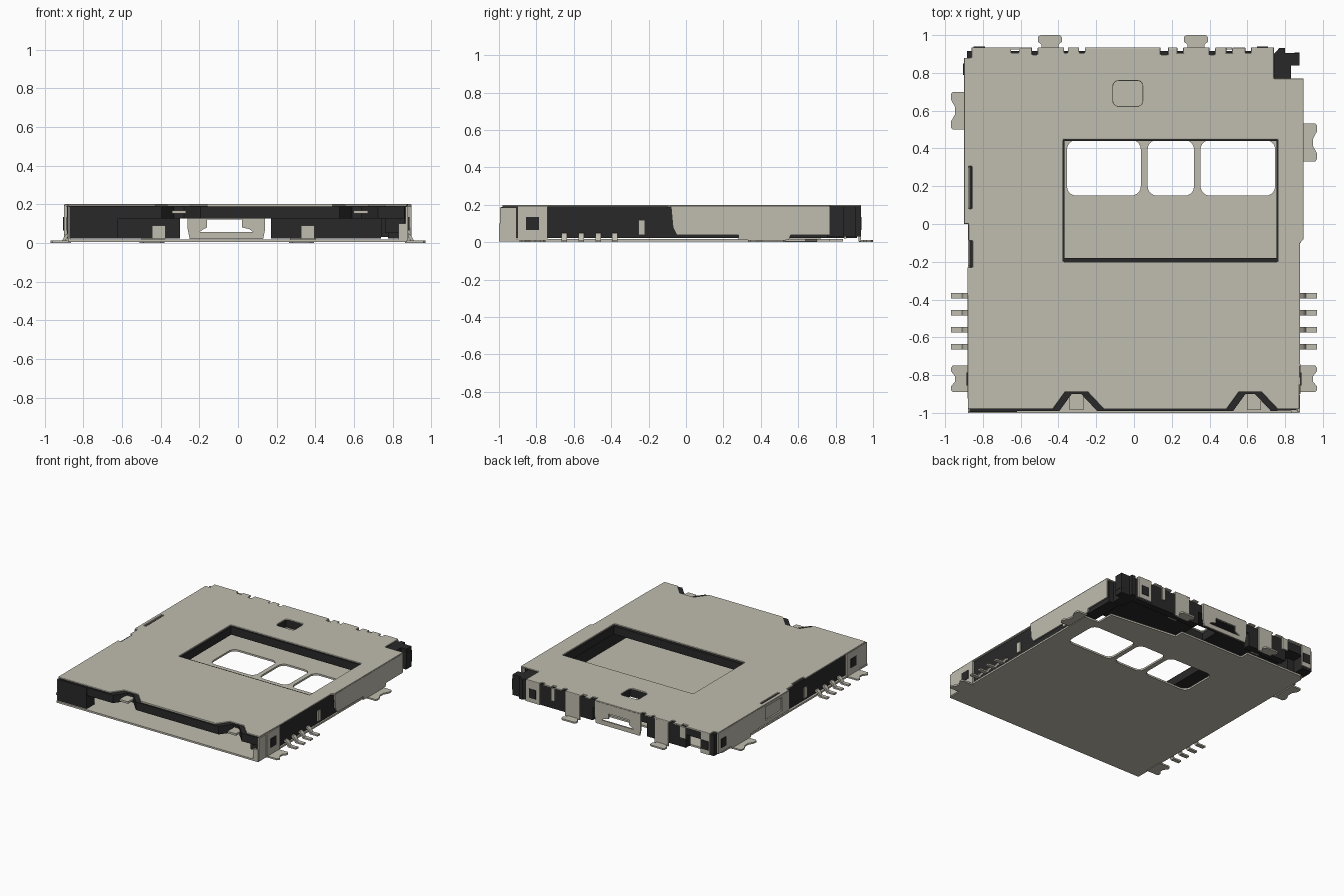
import bpy, bmesh, math
from mathutils import Matrix

cube = bpy.data.objects.get("Cube")
if cube:
    bpy.data.objects.remove(cube, do_unlink=True)


def material(name, col):
    m = bpy.data.materials.new(name)
    m.use_nodes = True
    m.diffuse_color = (*col, 1)
    bsdf = next(n for n in m.node_tree.nodes if n.type == 'BSDF_PRINCIPLED')
    bsdf.inputs["Base Color"].default_value = (*col, 1)
    return m


METAL = material("warm grey metal", (0.53, 0.51, 0.43))
BLACK = material("black plastic", (0.022, 0.022, 0.022))

# Local (u, v, depth) to world for plates lying across each axis
AXES = {'z': Matrix.Identity(4),
        'x': Matrix(((0, 0, 1, 0), (1, 0, 0, 0), (0, 1, 0, 0), (0, 0, 0, 1))),
        'y': Matrix(((1, 0, 0, 0), (0, 0, 1, 0), (0, 1, 0, 0), (0, 0, 0, 1)))}


def plate(name, loops, a, b, mat, axis='z', bevel=0):
    """Extrude outline loops[0], with the other loops as holes, from a to b."""
    cu = bpy.data.curves.new(name, 'CURVE')
    cu.dimensions = '2D'
    cu.fill_mode = 'BOTH'
    cu.extrude = (b - a) / 2
    for loop in loops:
        s = cu.splines.new('POLY')
        s.points.add(len(loop) - 1)
        for p, (u, v) in zip(s.points, loop):
            p.co = (u, v, 0, 1)
        s.use_cyclic_u = True
    tmp = bpy.data.objects.new(name + "_curve", cu)
    bpy.context.collection.objects.link(tmp)
    dg = bpy.context.evaluated_depsgraph_get()
    me = bpy.data.meshes.new_from_object(tmp.evaluated_get(dg))
    bpy.data.objects.remove(tmp, do_unlink=True)
    bpy.data.curves.remove(cu)
    bm = bmesh.new()
    bm.from_mesh(me)
    bmesh.ops.remove_doubles(bm, verts=bm.verts, dist=1e-5)
    bm.transform(AXES[axis] @ Matrix.Translation((0, 0, (a + b) / 2)))
    bmesh.ops.recalc_face_normals(bm, faces=bm.faces)
    for f in bm.faces:
        f.smooth = False
        f.material_index = 0
    bm.to_mesh(me)
    bm.free()
    me.name = name
    me.materials.clear()
    me.materials.append(mat)
    ob = bpy.data.objects.new(name, me)
    bpy.context.collection.objects.link(ob)
    if bevel:
        mod = ob.modifiers.new("edge", 'BEVEL')
        mod.width = bevel
        mod.segments = 2
        mod.limit_method = 'ANGLE'
        mod.angle_limit = math.radians(60)
    return ob


def rect(u0, u1, v0, v1, r=0):
    """Rectangle, with rounded corners when r is given."""
    if not r:
        return [(u0, v0), (u1, v0), (u1, v1), (u0, v1)]
    pts = []
    for i, (cu, cv) in enumerate([(u1 - r, v1 - r), (u0 + r, v1 - r), (u0 + r, v0 + r), (u1 - r, v0 + r)]):
        for k in range(6):
            t = math.radians(90 * i + 18 * k)
            pts.append((cu + r * math.cos(t), cv + r * math.sin(t)))
    return pts


def box(name, x0, x1, y0, y1, z0, z1, mat):
    return plate(name, [rect(x0, x1, y0, y1)], z0, z1, mat)


def front_edge(y, grow):
    """Front edge with two sloped notches, running towards +x."""
    pts = []
    for c in (-0.30, 0.62):
        pts += [(c - 0.13 + grow, y), (c - 0.065 + grow, y + 0.09),
                (c + 0.055 - grow, y + 0.09), (c + 0.14 - grow, y)]
    return pts


# Top cover: notched outline, large window and small opening
outline = [(-0.88, -0.98)] + front_edge(-0.98, 0) + [(0.875, -0.98), (0.875, -0.9), (0.88, -0.72),
           (0.88, -0.1), (0.898, -0.08), (0.898, 0.77), (0.74, 0.77), (0.74, 0.935)]
for a, b, d in ((0.59, 0.62, 0.03), (0.49, 0.52, 0.03), (0.40, 0.43, 0.04), (0.23, 0.26, 0.03), (0.14, 0.18, 0.04),
                (-0.29, -0.26, 0.03), (-0.37, -0.35, 0.03), (-0.54, -0.51, 0.04), (-0.65, -0.61, 0.03)):
    outline += [(b, 0.935), (b, 0.935 - d), (a, 0.935 - d), (a, 0.935)]
outline += [(-0.86, 0.935), (-0.86, 0.88), (-0.9, 0.88), (-0.9, 0.0), (-0.875, 0.0),
            (-0.875, -0.09), (-0.855, -0.09), (-0.855, -0.23), (-0.882, -0.23)]
window = rect(-0.375, 0.762, -0.2, 0.447)
port = rect(-0.11, 0.045, 0.625, 0.757, 0.025)
slit = rect(-0.875, -0.857, 0.08, 0.305)
plate("top_cover", [outline, window, port, slit], 0.188, 0.2, METAL, bevel=0.005)

# Plastic frame under the cover
frame = [(-0.87, -0.99)] + front_edge(-0.99, 0.035) + [(0.86, -0.985), (0.86, 0.76), (0.73, 0.76),
         (0.73, 0.915), (-0.87, 0.915)]
plate("plastic_frame", [frame, rect(-0.367, 0.754, -0.18, 0.44), rect(-0.12, 0.055, 0.615, 0.767)],
      0.125, 0.188, BLACK)

# Floor plate with three rounded openings
floor = [(-0.88, -1), (0.875, -1), (0.875, 0.5), (0.75, 0.5), (0.75, 0.64), (0.2, 0.7),
         (0.2, 0.77), (-0.35, 0.77), (-0.35, 0.84), (-0.85, 0.84), (-0.88, 0.8)]
holes = [rect(a, b, 0.15, 0.445, 0.05) for a, b in ((-0.355, 0.036), (0.072, 0.318), (0.352, 0.747))]
plate("floor_plate", [floor] + holes, 0.004, 0.018, METAL)

# Plastic side bars, front block and rear blocks
box("left_bar", 0.775, 0.868, -0.76, 0.76, 0.022, 0.187, BLACK)
box("left_front_block", 0.76, 0.865, -0.93, -0.76, 0.05, 0.187, BLACK)
box("right_bar", -0.868, -0.74, -0.9, 0.82, 0.022, 0.187, BLACK)
box("right_front_block", -0.872, -0.62, -0.995, -0.9, 0.022, 0.187, BLACK)
box("rear_block_left", 0.17, 0.74, 0.86, 0.915, 0.022, 0.187, BLACK)
box("rear_block_right", -0.64, -0.3, 0.86, 0.915, 0.022, 0.187, BLACK)
box("rear_corner_block", -0.885, -0.8, 0.82, 0.915, 0.022, 0.187, BLACK)
plate("rear_hook", [[(0.74, 0.76), (0.83, 0.76), (0.83, 0.84), (0.875, 0.84), (0.875, 0.905),
                     (0.8, 0.905), (0.8, 0.932), (0.77, 0.932), (0.74, 0.9)]], 0.03, 0.19, BLACK)
box("hook_tip", 0.85, 0.877, 0.84, 0.907, 0.07, 0.16, BLACK)

# Left wall with a sloped front end and a low tab
plate("left_wall", [[(-0.08, 0.19), (-0.07, 0.08), (-0.05, 0.04), (0.28, 0.04), (0.28, 0.012), (0.55, 0.012),
                     (0.56, 0.04), (0.77, 0.04), (0.77, 0.19)]], 0.886, 0.898, METAL, 'x')
# Right wall with an opening and a recessed spring behind it
plate("right_wall", [[(0.0, 0.04), (0.48, 0.04), (0.48, 0.01), (0.72, 0.01), (0.72, 0.03), (0.88, 0.03),
                      (0.88, 0.19), (0.0, 0.19)], rect(0.09, 0.3, 0.07, 0.175)], -0.9, -0.888, METAL, 'x')
box("side_spring", -0.882, -0.872, 0.07, 0.32, 0.04, 0.18, METAL)

# Mirrored side details
for s, side in ((1, "left"), (-1, "right")):
    def sbox(name, xa, xb, y0, y1, z0, z1, mat):
        box(side + name, min(s * xa, s * xb), max(s * xa, s * xb), y0, y1, z0, z1, mat)
    sbox("_front_wall", 0.868, 0.882, -0.9, -0.74, 0.012, 0.19, METAL)
    sbox("_front_end", 0.866, 0.878, -0.995, -0.905, 0.012, 0.187, METAL)
    sbox("_front_square", 0.88, 0.886, -0.855, -0.785, 0.065, 0.135, BLACK)
    sbox("_side_clip", 0.868, 0.878, -0.255, -0.22, 0.04, 0.12, METAL)
    # Bent contact pins
    for i, y in enumerate((-0.38, -0.47, -0.56, -0.65)):
        prof = [(0.86, 0.05), (0.88, 0.05), (0.897, 0.035), (0.91, 0.012), (0.97, 0.012),
                (0.97, 0.0), (0.9, 0.0), (0.882, 0.03), (0.86, 0.038)]
        plate(f"{side}_pin_{i + 1}", [[(s * u, v) for u, v in prof]], y - 0.015, y + 0.015, METAL, 'y')


# Solder feet: flat tabs with a scooped outer edge
def foot(name, c, half, inner, outer, side):
    d = 1 if outer > inner else -1
    e = [(inner, c - half), (outer - 0.01 * d, c - half), (outer, c - half + 0.012), (outer, c - half * 0.6),
         (outer - 0.022 * d, c - half * 0.2), (outer - 0.022 * d, c + half * 0.2),
         (outer, c + half * 0.6), (outer, c + half - 0.012), (outer - 0.01 * d, c + half), (inner, c + half)]
    plate(name, [e if side else [(v, u) for u, v in e]], 0, 0.012, METAL)


foot("left_rear_foot", 0.432, 0.1, 0.885, 0.97, True)
foot("right_rear_foot", 0.6, 0.1, -0.885, -0.97, True)
foot("left_front_foot", -0.82, 0.07, 0.865, 0.97, True)
foot("right_front_foot", -0.82, 0.07, -0.865, -0.97, True)
for n, c in (("left", 0.328), ("right", -0.445)):
    plate(n + "_back_foot", [[(c - 0.045, 0.925), (c - 0.045, 0.95), (c - 0.064, 0.965), (c - 0.064, 0.99),
                              (c - 0.05, 1), (c + 0.05, 1), (c + 0.064, 0.99), (c + 0.064, 0.965),
                              (c + 0.045, 0.95), (c + 0.045, 0.925)]], 0, 0.012, METAL)

# Back wall: separate columns and a pierced middle panel
for i, (a, b, z) in enumerate(((0.62, 0.74, 0.03), (0.49, 0.52, 0.09), (0.27, 0.40, 0.004),
                               (-0.5, -0.38, 0.004), (-0.65, -0.6, 0.1), (-0.86, -0.78, 0.03))):
    box(f"back_column_{i + 1}", a, b, 0.923, 0.935, z, 0.19, METAL)
plate("back_panel", [[(-0.25, 0.02), (0.13, 0.02), (0.14, 0.07), (0.14, 0.19), (-0.26, 0.19), (-0.26, 0.07)],
                     [(-0.2, 0.055), (0.08, 0.055), (0.06, 0.07), (0.02, 0.08), (0.02, 0.12),
                      (-0.16, 0.12), (-0.16, 0.08), (-0.18, 0.07)]], 0.923, 0.935, METAL, 'y')
for i, x in enumerate((0.68, -0.82)):
    box(f"back_square_{i + 1}", x - 0.03, x + 0.03, 0.934, 0.939, 0.065, 0.135, BLACK)
box("right_rear_square", -0.905, -0.899, 0.79, 0.85, 0.065, 0.135, BLACK)

# Small tongues in the front notches, springs inside the slot and a corner post
for i, x in enumerate((-0.305, 0.635)):
    box(f"front_tongue_{i + 1}", x - 0.037, x + 0.037, -0.985, -0.9, 0.152, 0.168, METAL)
for i, x in enumerate((-0.41, 0.36)):
    box(f"slot_spring_{i + 1}", x - 0.035, x + 0.035, 0.845, 0.857, 0.02, 0.09, METAL)
box("front_corner_post", 0.83, 0.875, -1.0, -0.985, 0.004, 0.1, METAL)
